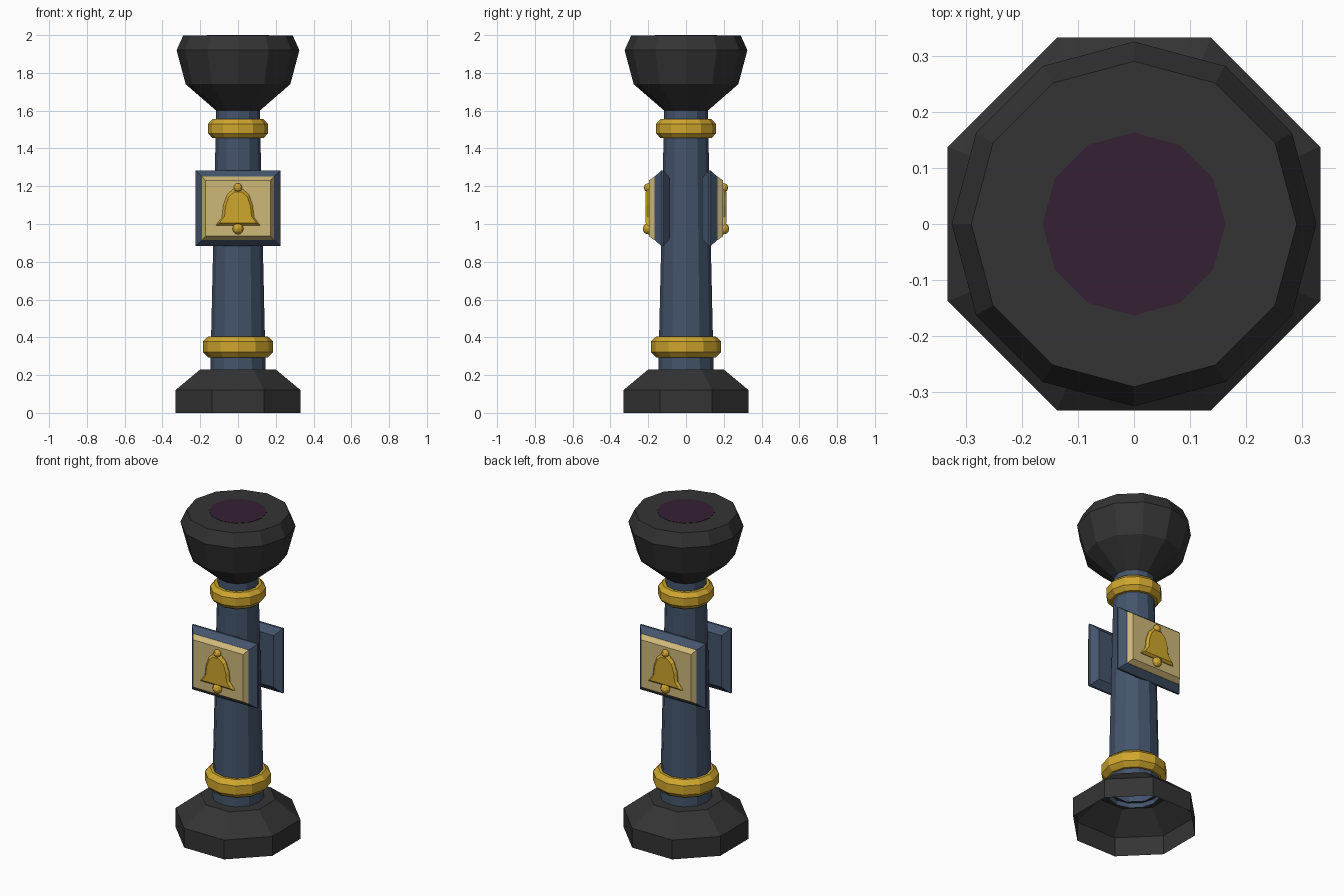
import bpy, bmesh, math
from mathutils import Matrix

if "Cube" in bpy.data.objects:
    bpy.data.objects.remove(bpy.data.objects["Cube"])


def mat(name, rgb):
    m = bpy.data.materials.new(name)
    m.diffuse_color = (*rgb, 1)
    m.use_nodes = True
    m.node_tree.nodes["Principled BSDF"].inputs["Base Color"].default_value = m.diffuse_color
    return m


IRON = mat("dark iron", (0.034, 0.034, 0.034))
BLUE = mat("slate blue", (0.058, 0.09, 0.15))
GOLD = mat("gold", (0.62, 0.38, 0.027))
CREAM = mat("pale cream", (0.62, 0.48, 0.19))
PLUM = mat("dark plum", (0.036, 0.014, 0.034))


def finish(name, bm, material):
    bmesh.ops.recalc_face_normals(bm, faces=bm.faces)
    me = bpy.data.meshes.new(name)
    bm.to_mesh(me)
    bm.free()
    me.materials.append(material)
    ob = bpy.data.objects.new(name, me)
    bpy.context.collection.objects.link(ob)
    return ob


def skin(bm, loops, cap_start=False, cap_end=False, closed=False):
    """Bridge matching point loops with quads."""
    rows = [[bm.verts.new(p) for p in loop] for loop in loops]
    n = len(rows[0])
    pairs = list(zip(rows, rows[1:])) + ([(rows[-1], rows[0])] if closed else [])
    for a, b in pairs:
        for i in range(n):
            j = (i + 1) % n
            bm.faces.new((a[i], a[j], b[j], b[i]))
    if cap_start:
        bm.faces.new(rows[0])
    if cap_end:
        bm.faces.new(rows[-1])


def lathe(name, profile, sides, material, turn=0.0, **caps):
    bm = bmesh.new()
    skin(bm, [[(r * math.cos(turn + math.tau * i / sides),
                r * math.sin(turn + math.tau * i / sides), z)
               for i in range(sides)] for r, z in profile], **caps)
    return finish(name, bm, material)


# Octagonal hollow foot
k = 1 / math.cos(math.pi / 8)
lathe("foot", [(0.332 * k, 0), (0.332 * k, 0.12), (0.20 * k, 0.23), (0.135, 0.23)],
      8, IRON, math.pi / 8)

# Column, collars and head
lathe("column", [(0.147, 0.2), (0.115, 1.62)], 12, BLUE)
lathe("lower_collar", [(0.13, 0.294), (0.158, 0.294), (0.186, 0.322), (0.186, 0.378),
                       (0.158, 0.405), (0.13, 0.405)], 12, GOLD, closed=True)
lathe("upper_collar", [(0.11, 1.454), (0.135, 1.454), (0.158, 1.48), (0.158, 1.53),
                       (0.135, 1.555), (0.11, 1.555)], 12, GOLD, closed=True)
lathe("head", [(0.115, 1.6), (0.277, 1.74), (0.325, 1.92), (0.29, 1.998)],
      12, IRON, cap_start=True, cap_end=True)
lathe("head_inlay", [(0.163, 1.996), (0.163, 2.0)], 12, PLUM, cap_end=True)


# Sign on the front and on the back
def rect(w, h, y, zc=1.083):
    return [(-w, y, zc - h), (w, y, zc - h), (w, y, zc + h), (-w, y, zc + h)]


BELL = [(0.118, 0.992), (0.085, 1.035), (0.078, 1.10), (0.058, 1.155), (0.028, 1.183)]
OUTER = BELL + [(-x, z) for x, z in reversed(BELL)]
INNER = [(x * 0.84, 1.08 + (z - 1.08) * 0.86) for x, z in OUTER]

for side, s in (("front", 1), ("back", -1)):
    bm = bmesh.new()
    skin(bm, [rect(0.185, 0.16, -0.085 * s), rect(0.225, 0.2, -0.118 * s),
              rect(0.225, 0.2, -0.130 * s), rect(0.19, 0.168, -0.166 * s)], True, True)
    finish(side + "_sign_frame", bm, BLUE)

    bm = bmesh.new()
    skin(bm, [rect(0.19, 0.168, -0.160 * s), rect(0.19, 0.168, -0.168 * s),
              rect(0.172, 0.147, -0.197 * s)], True, True)
    finish(side + "_sign_panel", bm, CREAM)

    # Raised bell with a knob on top and a clapper below
    bm = bmesh.new()
    skin(bm, [[(x, -0.19 * s, z) for x, z in OUTER], [(x, -0.202 * s, z) for x, z in OUTER],
              [(x, -0.215 * s, z) for x, z in INNER]], True, True)
    finish(side + "_bell", bm, GOLD)
    for part, r, z in (("knob", 0.024, 1.192), ("clapper", 0.03, 0.975)):
        bm = bmesh.new()
        bmesh.ops.create_uvsphere(bm, u_segments=10, v_segments=6, radius=r,
                                  matrix=Matrix.Translation((0, -0.199 * s, z)))
        finish(side + "_bell_" + part, bm, GOLD)
